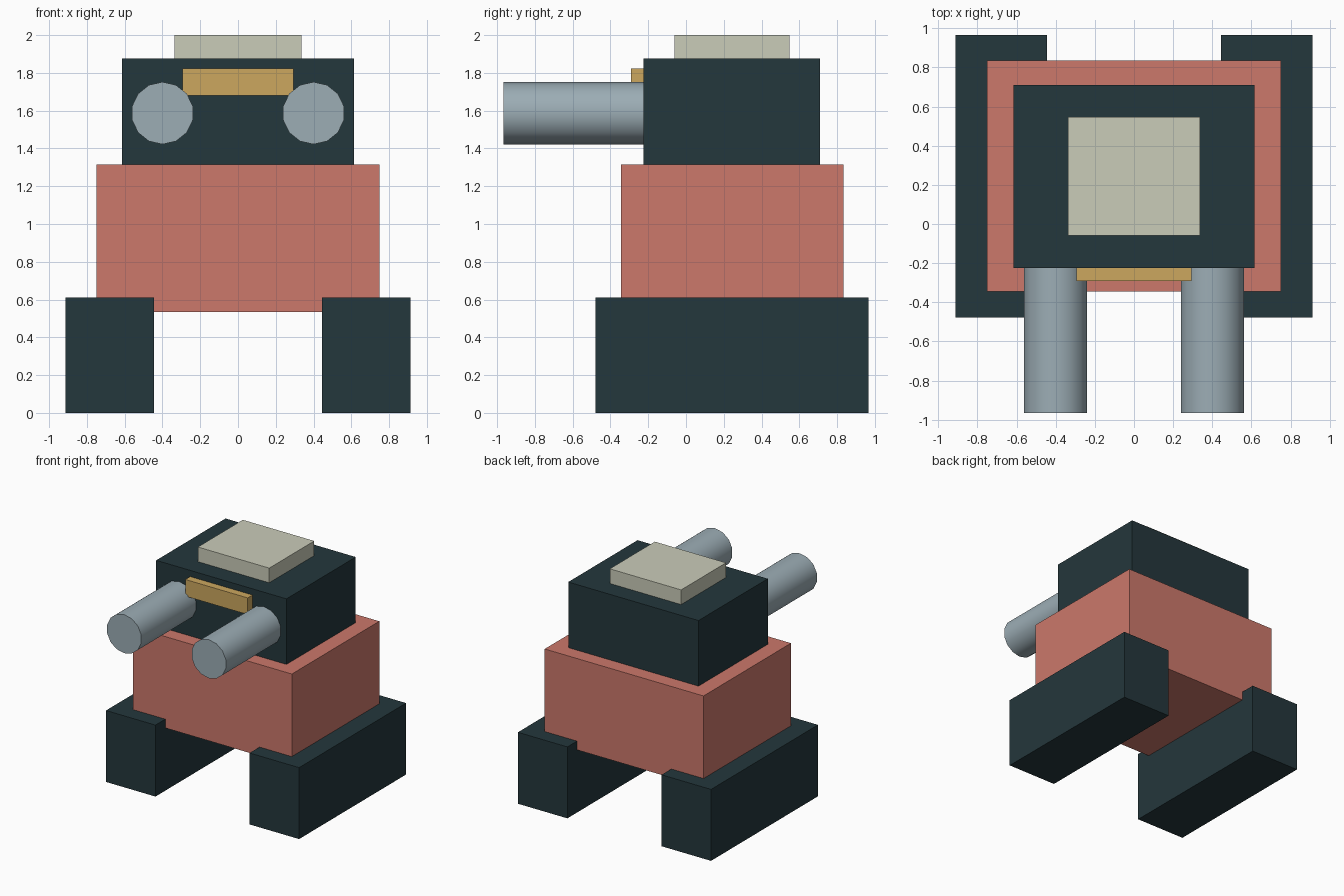
import bpy
import math

if "Cube" in bpy.data.objects:
    bpy.data.objects.remove(bpy.data.objects["Cube"])


def material(name, rgb):
    """Flat material from 0-255 sRGB values."""
    m = bpy.data.materials.new(name)
    lin = [((c / 255 + 0.055) / 1.055) ** 2.4 for c in rgb]
    m.diffuse_color = (*lin, 1)
    m.use_nodes = True
    m.node_tree.nodes["Principled BSDF"].inputs["Base Color"].default_value = m.diffuse_color
    return m


DARK = material("dark_teal", (36, 55, 60))
RED = material("salmon_red", (204, 120, 107))
CREAM = material("cream", (202, 204, 185))
GOLD = material("gold", (204, 167, 95))
STEEL = material("steel_grey", (156, 173, 181))


def box(name, x, y, z, mat):
    """Box from (min, max) ranges on each axis."""
    mid = [(a + b) / 2 for a, b in (x, y, z)]
    bpy.ops.mesh.primitive_cube_add(size=1, location=mid)
    ob = bpy.context.object
    ob.name = name
    ob.scale = [b - a for a, b in (x, y, z)]
    bpy.ops.object.transform_apply(location=False, rotation=False, scale=True)
    ob.data.materials.append(mat)


def barrel(name, x, z, radius, y0, y1):
    """Fourteen-sided gun barrel lying along y."""
    bpy.ops.mesh.primitive_cylinder_add(
        vertices=14, radius=radius, depth=y1 - y0,
        location=(x, (y0 + y1) / 2, z), rotation=(math.pi / 2, 0, 0))
    ob = bpy.context.object
    ob.name = name
    ob.data.materials.append(STEEL)
    bpy.ops.object.shade_smooth_by_angle(angle=math.radians(40))


# Hull, turret and roof hatch
box("hull", (-0.75, 0.75), (-0.345, 0.835), (0.535, 1.315), RED)
box("turret", (-0.615, 0.615), (-0.225, 0.71), (1.315, 1.875), DARK)
box("hatch", (-0.337, 0.337), (-0.06, 0.547), (1.875, 2.0), CREAM)

# Viewing slit on the turret front
box("visor", (-0.295, 0.295), (-0.29, -0.22), (1.68, 1.822), GOLD)

# Tracks and barrels on both sides
for side, s in (("left", -1), ("right", 1)):
    box(f"{side}_track", sorted((s * 0.445, s * 0.912)),
        (-0.478, 0.965), (0, 0.61), DARK)
    barrel(f"{side}_barrel", s * 0.4, 1.587, 0.165, -0.965, -0.2)
